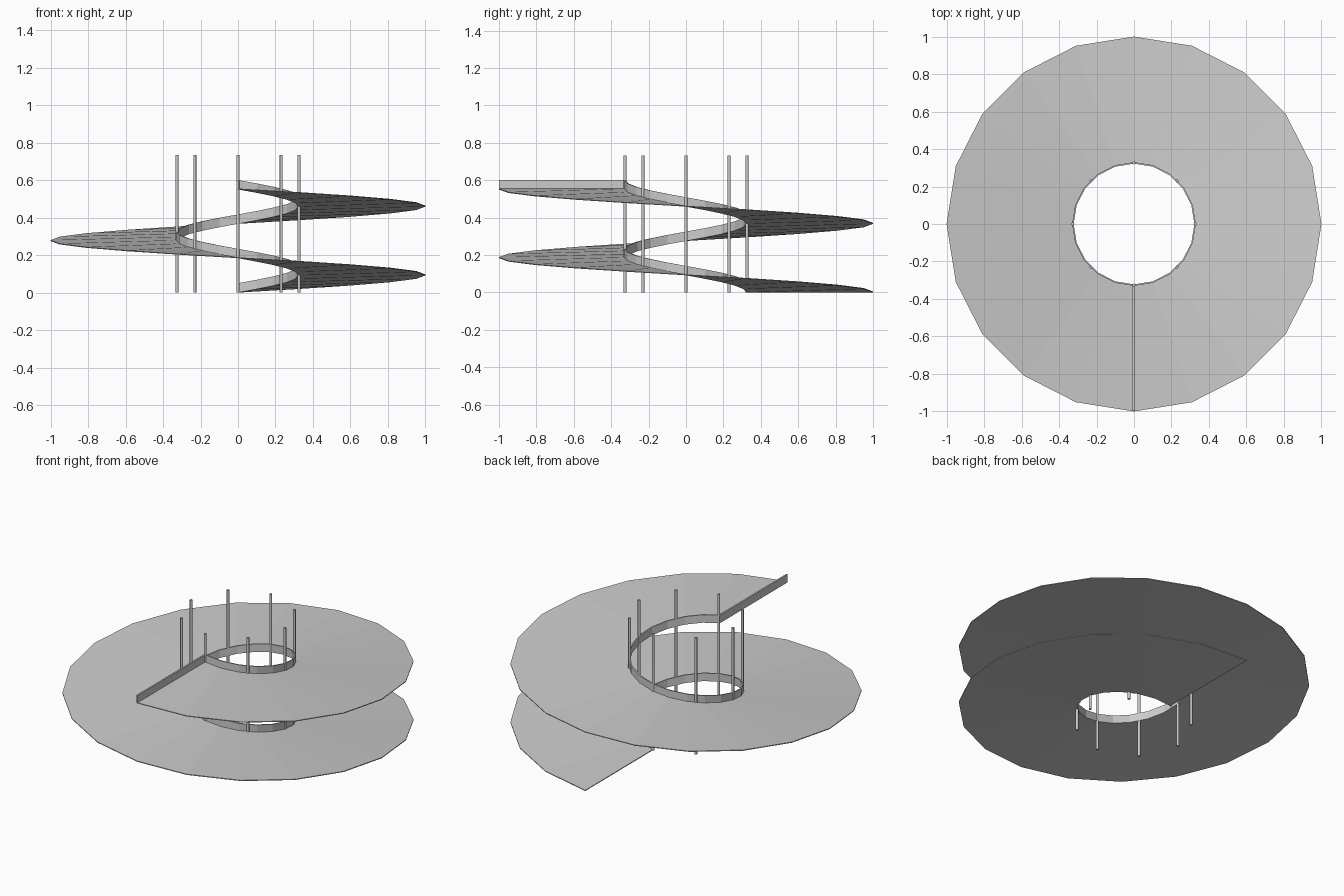
import bpy, bmesh
from math import cos, sin, tau, radians

if "Cube" in bpy.data.objects:
    bpy.data.objects.remove(bpy.data.objects["Cube"])

PITCH = 0.367      # rise per turn
TURNS = 1.5
STEPS = 30         # 18 degree segments
RISE = PITCH * TURNS


def finish(bm, name):
    bmesh.ops.recalc_face_normals(bm, faces=bm.faces)
    mesh = bpy.data.meshes.new(name)
    bm.to_mesh(mesh)
    bm.free()
    obj = bpy.data.objects.new(name, mesh)
    bpy.context.collection.objects.link(obj)
    return obj


def helix_sweep(name, r0, r1, z0, z1):
    """Sweep a rectangular section clockwise up the helix from the back."""
    bm = bmesh.new()
    rings = []
    for i in range(STEPS + 1):
        t = i / STEPS
        a = tau / 4 - t * TURNS * tau
        z = t * RISE
        rings.append([bm.verts.new((r * cos(a), r * sin(a), z + h))
                      for r, h in ((r0, z0), (r1, z0), (r1, z1), (r0, z1))])
    for p, q in zip(rings, rings[1:]):
        for k in range(4):
            n = (k + 1) % 4
            bm.faces.new((p[k], p[n], q[n], q[k]))
    bm.faces.new(rings[0])
    bm.faces.new(rings[-1])
    return finish(bm, name)


# Spiral ramp slab and the low kerb around its inner edge
helix_sweep("ramp", 0.325, 1.0, 0.0, 0.005)
helix_sweep("inner_kerb", 0.322, 0.330, 0.0, 0.05)

# Low wall closing the top end of the ramp
bm = bmesh.new()
bmesh.ops.create_cube(bm, size=1)
for v in bm.verts:
    v.co.x = -0.003 + v.co.x * 0.010
    v.co.y = -0.661 + v.co.y * 0.675
    v.co.z = RISE + 0.025 + v.co.z * 0.05
finish(bm, "end_wall")

# Ring of slender columns along the kerb
HEIGHT = 0.733
for i in range(8):
    a = radians(45 * i)
    bpy.ops.mesh.primitive_cylinder_add(
        vertices=12, radius=0.008, depth=HEIGHT,
        location=(0.326 * cos(a), 0.326 * sin(a), HEIGHT / 2))
    column = bpy.context.object
    column.name = f"column_{i + 1}"
    bpy.ops.object.shade_smooth_by_angle()
